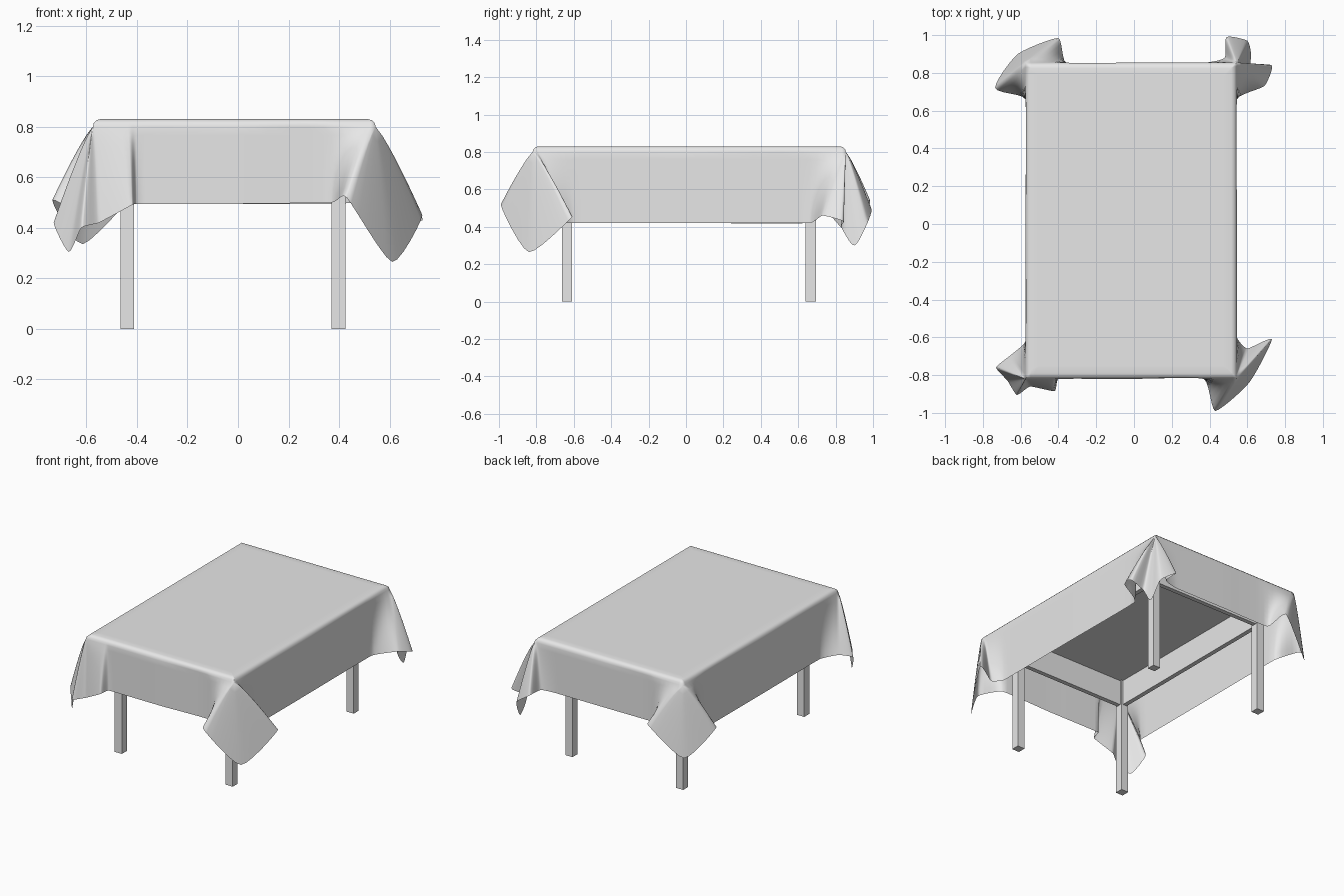
import bpy
import bmesh
from mathutils import Vector

if "Cube" in bpy.data.objects:
    bpy.data.objects.remove(bpy.data.objects["Cube"])

grey = bpy.data.materials.new("light_grey")
grey.use_nodes = True
grey.diffuse_color = (0.8, 0.8, 0.8, 1)
grey.node_tree.nodes["Principled BSDF"].inputs["Base Color"].default_value = (0.8, 0.8, 0.8, 1)


def add_object(name, bm):
    mesh = bpy.data.meshes.new(name)
    bm.to_mesh(mesh)
    bm.free()
    mesh.materials.append(grey)
    obj = bpy.data.objects.new(name, mesh)
    bpy.context.collection.objects.link(obj)
    return obj


def add_box(name, centre, size):
    bm = bmesh.new()
    bmesh.ops.create_cube(bm, size=1)
    bmesh.ops.scale(bm, vec=size, verts=bm.verts)
    bmesh.ops.translate(bm, vec=centre, verts=bm.verts)
    return add_object(name, bm)


# Table frame: four legs, four aprons and the board
CX, CY = -0.02, 0.015
LX, LY = 0.418, 0.652
for sx, side in ((1, "left"), (-1, "right")):
    for sy, end in ((-1, "front"), (1, "back")):
        add_box(f"{end}_{side}_leg", (CX + sx * LX, CY + sy * LY, 0.39), (0.054, 0.054, 0.78))
    add_box(f"{side}_apron", (CX + sx * LX, CY, 0.695), (0.03, 2 * LY, 0.17))
for sy, end in ((-1, "front"), (1, "back")):
    add_box(f"{end}_apron", (CX, CY + sy * LY, 0.695), (2 * LX, 0.03, 0.17))
add_box("table_board", (CX + 0.005, CY, 0.8), (1.08, 1.63, 0.04))

# Tablecloth: outline of the top and the hem, running anticlockwise.
# The fourth value pulls the fold towards the nearest top corner.
X0, X1, Y0, Y1, TOP = -0.575, 0.545, -0.82, 0.855, 0.83
hem = [
    # front panel, then front left corner
    (-0.40, Y0, 0.495, 0), (0.0, Y0, 0.495, 0), (0.37, Y0, 0.5, 0),
    (0.43, -0.99, 0.52, 1), (0.61, -0.84, 0.265, 1), (0.73, -0.61, 0.45, 1),
    (0.60, -0.66, 0.42, 0.8),
    # left panel, then back left corner
    (X1, -0.60, 0.42, 0), (X1, 0.0, 0.42, 0), (X1, 0.66, 0.42, 0),
    (0.69, 0.73, 0.46, 1), (0.73, 0.84, 0.43, 1), (0.62, 0.83, 0.40, 1),
    (0.62, 0.90, 0.30, 1), (0.60, 0.97, 0.42, 1), (0.49, 0.99, 0.5, 1),
    (0.48, 0.88, 0.5, 0.7),
    # back panel, then back right corner
    (0.38, Y1, 0.495, 0), (0.0, Y1, 0.495, 0), (-0.36, Y1, 0.495, 0),
    (-0.40, 0.985, 0.54, 1), (-0.615, 0.90, 0.335, 1), (-0.735, 0.72, 0.51, 1),
    # right panel, then front right corner
    (X0, 0.66, 0.42, 0), (X0, 0.0, 0.42, 0), (X0, -0.62, 0.42, 0),
    (-0.66, -0.70, 0.44, 1), (-0.73, -0.76, 0.42, 1), (-0.67, -0.83, 0.305, 1),
    (-0.62, -0.905, 0.40, 1), (-0.55, -0.86, 0.42, 0.8), (-0.42, -0.885, 0.49, 0.1),
]
hem = [Vector(p) for p in hem]
STEPS = 6


def tangent(i):
    a, b, c = hem[i - 1], hem[i], hem[(i + 1) % len(hem)]
    reach = min((b - a).to_3d().length, (c - b).to_3d().length)
    return (c - a).to_3d().normalized() * reach * 0.5


def hem_curve():
    points = []
    for i, p in enumerate(hem):
        j = (i + 1) % len(hem)
        q, m, n = hem[j], tangent(i), tangent(j)
        for s in range(STEPS):
            t = s / STEPS
            h = t * t * (3 - 2 * t)
            pos = p.to_3d() * (1 - h) + q.to_3d() * h
            pos += m * t * (1 - t) ** 2 - n * t * t * (1 - t)
            points.append((pos, p.w + (q.w - p.w) * t))
    return points


def clamp(v, low, high):
    return max(low, min(high, v))


def inset(x, y, d, z):
    return Vector((clamp(x, X0 + d, X1 - d), clamp(y, Y0 + d, Y1 - d), z))


def cloth_column(point, pull):
    # attach point on the top edge, slid towards the corner
    edge = inset(point.x, point.y, 0, TOP - 0.03)
    corner = Vector((X1 if point.x > 0 else X0, Y1 if point.y > 0 else Y0, edge.z))
    edge = edge.lerp(corner, pull)
    column = [inset(edge.x, edge.y, d, TOP - drop)
              for d, drop in ((0.07, 0), (0.03, 0), (0.015, 0.004), (0.004, 0.015))]
    rows = 9
    for r in range(rows + 1):
        t = r / rows
        flare = t ** 0.85
        column.append(Vector((edge.x + (point.x - edge.x) * flare,
                              edge.y + (point.y - edge.y) * flare,
                              edge.z + (point.z - edge.z) * t)))
    return column


bm = bmesh.new()
columns = [[bm.verts.new(v) for v in cloth_column(*p)] for p in hem_curve()]
for i, col in enumerate(columns):
    nxt = columns[(i + 1) % len(columns)]
    for r in range(len(col) - 1):
        bm.faces.new((col[r], col[r + 1], nxt[r + 1], nxt[r]))
bmesh.ops.remove_doubles(bm, verts=bm.verts, dist=0.0004)
# flat middle of the cloth
D = 0.07
bm.faces.new([bm.verts.new((x, y, TOP)) for x, y in
              ((X0 + D, Y0 + D), (X1 - D, Y0 + D), (X1 - D, Y1 - D), (X0 + D, Y1 - D))])
for face in bm.faces:
    face.smooth = True
add_object("tablecloth", bm)
